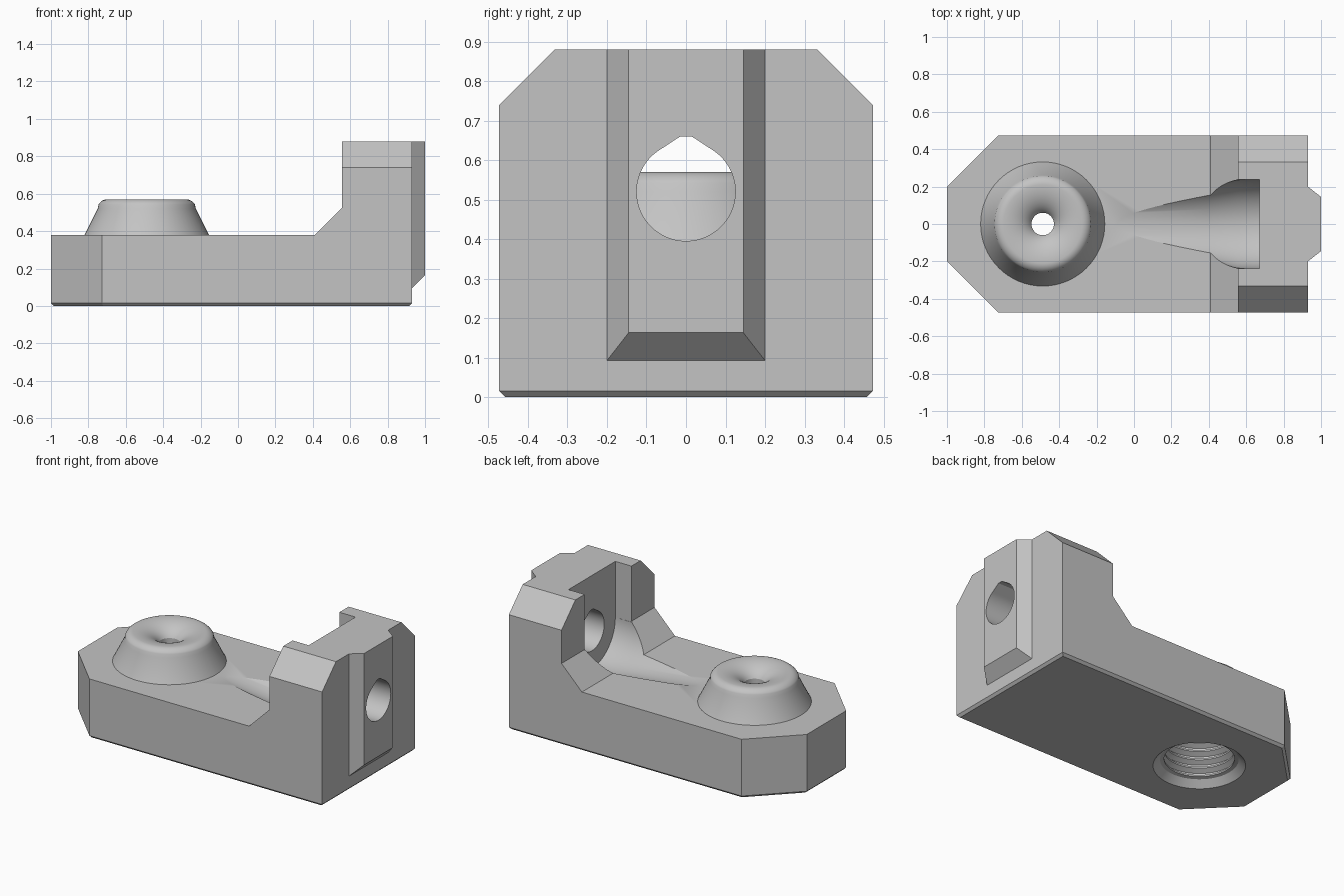
import bpy, bmesh, math
from mathutils import Vector, Matrix

cube = bpy.data.objects.get("Cube")
if cube:
    bpy.data.objects.remove(cube, do_unlink=True)

grey = bpy.data.materials.new("plain grey")
grey.use_nodes = True
colour = (0.55, 0.55, 0.55, 1)
grey.diffuse_color = colour
grey.node_tree.nodes["Principled BSDF"].inputs["Base Color"].default_value = colour


def finish(name, bm):
    bmesh.ops.recalc_face_normals(bm, faces=bm.faces)
    mesh = bpy.data.meshes.new(name)
    bm.to_mesh(mesh)
    bm.free()
    mesh.materials.append(grey)
    ob = bpy.data.objects.new(name, mesh)
    bpy.context.collection.objects.link(ob)
    return ob


def prism(points, vector):
    """Extrude a closed outline along a vector."""
    bm = bmesh.new()
    face = bm.faces.new([bm.verts.new(p) for p in points])
    ext = bmesh.ops.extrude_face_region(bm, geom=[face])
    verts = [g for g in ext["geom"] if isinstance(g, bmesh.types.BMVert)]
    bmesh.ops.translate(bm, verts=verts, vec=vector)
    return bm


def lathe(name, profile, matrix, n=64):
    """Revolve (radius, height) points; both ends are capped flat."""
    bm = bmesh.new()
    rings = [[bm.verts.new((r * math.cos(2 * math.pi * i / n),
                            r * math.sin(2 * math.pi * i / n), h)) for i in range(n)]
             for r, h in profile]
    for a, b in zip(rings, rings[1:]):
        for i in range(n):
            j = (i + 1) % n
            bm.faces.new((a[i], a[j], b[j], b[i]))
    bm.faces.new(rings[0])
    bm.faces.new(rings[-1])
    bm.transform(matrix)
    return finish(name, bm)


def slice_off(bm, point, normal):
    """Cut away everything on the normal side and close the cut."""
    geom = bm.verts[:] + bm.edges[:] + bm.faces[:]
    bmesh.ops.bisect_plane(bm, geom=geom, dist=1e-6, plane_co=point,
                           plane_no=Vector(normal).normalized(), clear_outer=True)
    bmesh.ops.holes_fill(bm, edges=[e for e in bm.edges if e.is_boundary], sides=0)


def combine(target, other, operation):
    mod = target.modifiers.new(other.name, "BOOLEAN")
    mod.operation, mod.solver, mod.object = operation, "EXACT", other
    bpy.context.view_layer.objects.active = target
    bpy.ops.object.modifier_apply(modifier=mod.name)
    bpy.data.objects.remove(other, do_unlink=True)


# L-shaped body from its side outline
W, BACK, TOP, DECK = 0.473, 0.93, 0.88, 0.38
outline = [(-1, 0), (BACK, 0), (BACK, TOP), (0.555, TOP), (0.555, 0.525),
           (0.41, DECK), (-1, DECK)]
bm = prism([(x, -W, z) for x, z in outline], (0, 2 * W, 0))

# Corner chamfers, upright chamfers and thin bottom chamfer
E = 0.015
for s in (-1, 1):
    slice_off(bm, (-1, s * 0.2, 0), (-1, s, 0))
    slice_off(bm, (0, s * 0.332, TOP), (0, s, 1))
    slice_off(bm, (0, s * W, E), (0, s, -1))
    slice_off(bm, (-1, s * 0.2, E), (-0.7, s * 0.7, -1))
slice_off(bm, (-1, 0, E), (-1, 0, -1))
slice_off(bm, (BACK, 0, E), (1, 0, -1))
body = finish("mount_body", bm)

# Tapered guide rail on the end face
bm = prism([(0.9, -0.223, 0), (1, -0.145, 0), (1, 0.145, 0), (0.9, 0.223, 0)], (0, 0, TOP))
slice_off(bm, (1, 0, 0.163), (1, 0, -1))
combine(body, finish("rail", bm), "UNION")

# Dished round boss
at_boss = Matrix.Translation((-0.488, 0, 0))
boss = [(0.3, 0.3), (0.332, DECK), (0.262, 0.52)]
boss += [(0.21 + 0.055 * math.cos(a), 0.515 + 0.055 * math.sin(a))
         for a in [math.radians(d) for d in range(30, 91, 10)]]
boss += [(0.21 - 0.16 * math.sin(a), 0.46 + 0.11 * math.cos(a))
         for a in [math.radians(d) for d in range(9, 91, 9)]]
combine(body, lathe("boss", boss, at_boss), "UNION")

# Threaded socket from below, with a narrow bore through the boss
bore = [(0.28, -0.015), (0.225, 0.04)]
PITCH = 0.055
for i in range(6):
    z = 0.045 + i * PITCH
    bore += [(0.202, z), (0.202, z + 0.01), (0.232, z + 0.027), (0.232, z + 0.037)]
bore += [(0.202, 0.38), (0.06, 0.4), (0.06, 0.7)]
combine(body, lathe("socket_cutter", bore, at_boss), "DIFFERENCE")

# Conical groove along the deck and open-topped recess in the upright
AXIS, SEAT = 0.52, 0.67
along_x = Matrix.Translation((0, 0, AXIS)) @ Matrix.Rotation(math.pi / 2, 4, "Y")
groove = [(0.138, -0.1), (0.209, 0.41), (0.236, 0.555), (0.238, SEAT)]
combine(body, lathe("groove_cutter", groove, along_x, 96), "DIFFERENCE")
S = 0.238
slot = prism([(0.5, -S, AXIS), (SEAT, -S, AXIS), (SEAT, S, AXIS), (0.5, S, AXIS)], (0, 0, 0.5))
combine(body, finish("slot_cutter", slot), "DIFFERENCE")

# Teardrop hole through the upright
R = 0.125
drop = [(R * math.cos(a), AXIS + R * math.sin(a))
        for a in [math.radians(d) for d in range(120, 421, 6)]]
drop += [(0.014, 0.66), (-0.014, 0.66)]
hole = prism([(0.6, y, z) for y, z in drop], (0.5, 0, 0))
combine(body, finish("hole_cutter", hole), "DIFFERENCE")

# Smooth the round surfaces, keep the edges sharp
bpy.ops.object.select_all(action="DESELECT")
body.select_set(True)
bpy.context.view_layer.objects.active = body
bpy.ops.object.shade_smooth_by_angle(angle=math.radians(25))
